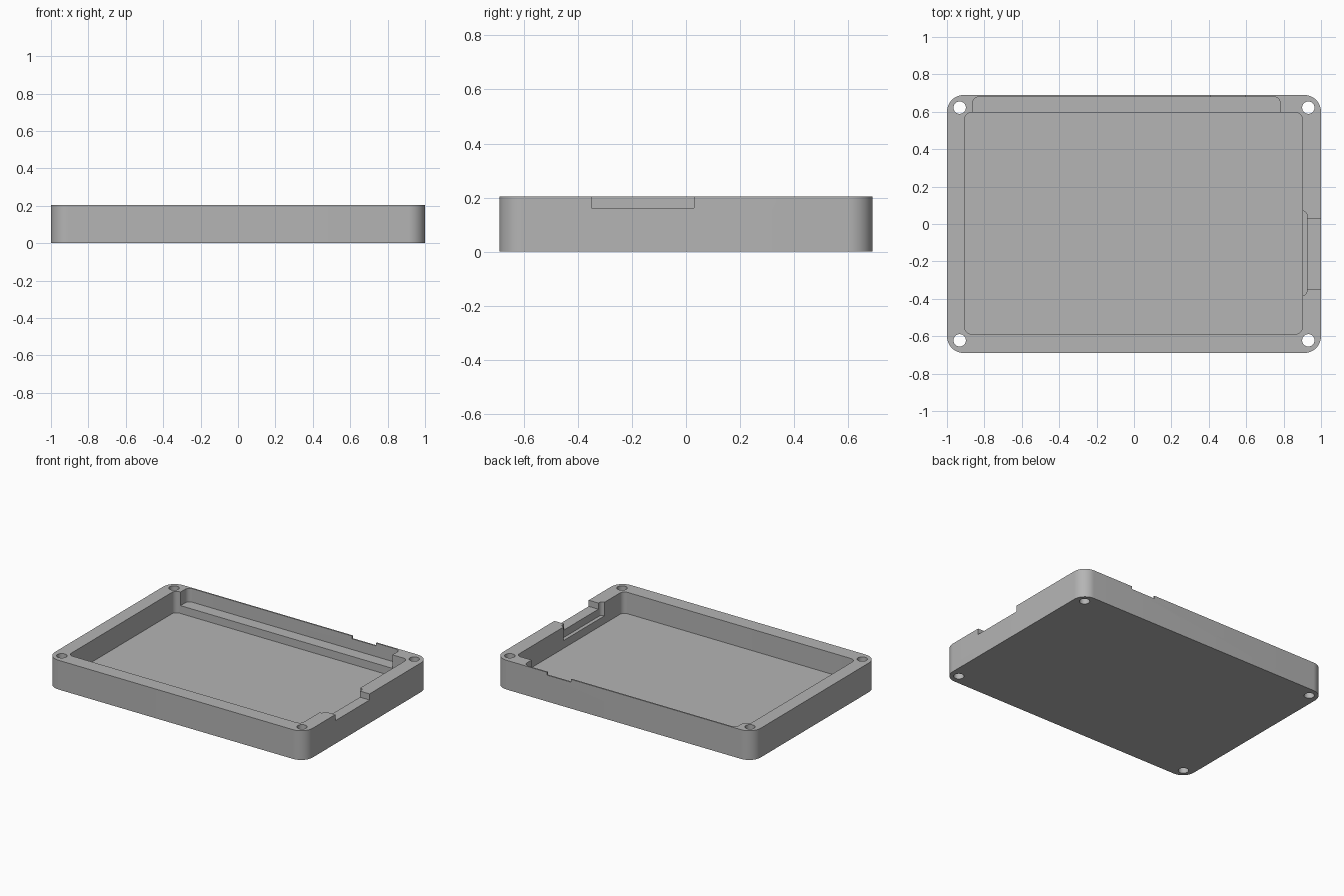
import bpy
import bmesh

default = bpy.data.objects.get("Cube")
if default:
    bpy.data.objects.remove(default, do_unlink=True)

grey = bpy.data.materials.new("plain grey")
grey.use_nodes = True
colour = (0.46, 0.46, 0.46, 1)
grey.diffuse_color = colour
grey.node_tree.nodes["Principled BSDF"].inputs["Base Color"].default_value = colour


def finish(name, bm):
    bmesh.ops.recalc_face_normals(bm, faces=bm.faces)
    mesh = bpy.data.meshes.new(name)
    bm.to_mesh(mesh)
    bm.free()
    mesh.materials.append(grey)
    obj = bpy.data.objects.new(name, mesh)
    bpy.context.collection.objects.link(obj)
    return obj


def block(name, x, y, z, radius=0, segments=8):
    """Box spanning the given ranges, with rounded upright edges."""
    bm = bmesh.new()
    bmesh.ops.create_cube(bm, size=1)
    for v in bm.verts:
        v.co = [r[0] if c < 0 else r[1] for c, r in zip(v.co, (x, y, z))]
    if radius:
        upright = [e for e in bm.edges
                   if abs(e.verts[0].co.z - e.verts[1].co.z) > 0.01]
        bmesh.ops.bevel(bm, geom=upright, offset=radius, segments=segments,
                        profile=0.5, affect='EDGES')
    return finish(name, bm)


def drill(name, x, y, radius):
    bm = bmesh.new()
    bmesh.ops.create_cone(bm, cap_ends=True, segments=40, radius1=radius,
                          radius2=radius, depth=1)
    bmesh.ops.translate(bm, verts=bm.verts, vec=(x, y, 0))
    return finish(name, bm)


# Outer body with rounded corners
tray = block("tray", (-1, 1), (-0.69, 0.69), (0, 0.205), 0.09, 12)

TOP = 0.4
cutters = [
    # Main pocket
    block("pocket_cutter", (-0.905, 0.9), (-0.588, 0.595), (0.055, TOP), 0.035),
    # Raised ledge along the back wall
    block("back_ledge_cutter", (-0.863, 0.782), (0.3, 0.68), (0.11, TOP), 0.035),
    # Shallow recess inside the side wall
    block("side_recess_cutter", (0.6, 0.925), (-0.382, 0.07), (0.11, TOP), 0.025),
    # Opening through the side wall
    block("side_notch_cutter", (0.7, 1.2), (-0.35, 0.03), (0.162, TOP)),
    # Low dip in the back rim
    block("back_notch_cutter", (0.41, 0.595), (0.64, 0.8), (0.185, TOP)),
]
# Screw holes in the corners
for sx in (-1, 1):
    for sy in (-1, 1):
        cutters.append(drill("screw_hole_cutter", sx * 0.932, sy * 0.622, 0.033))

# Cut everything out of the body, then drop the cutters
for cutter in cutters:
    cutter.hide_render = True
    mod = tray.modifiers.new("cut", 'BOOLEAN')
    mod.operation = 'DIFFERENCE'
    mod.solver = 'EXACT'
    mod.object = cutter
bpy.ops.object.select_all(action='DESELECT')
bpy.context.view_layer.objects.active = tray
tray.select_set(True)
for mod in list(tray.modifiers):
    bpy.ops.object.modifier_apply(modifier=mod.name)
for cutter in cutters:
    bpy.data.objects.remove(cutter, do_unlink=True)

bpy.ops.object.shade_smooth_by_angle(angle=0.5)
